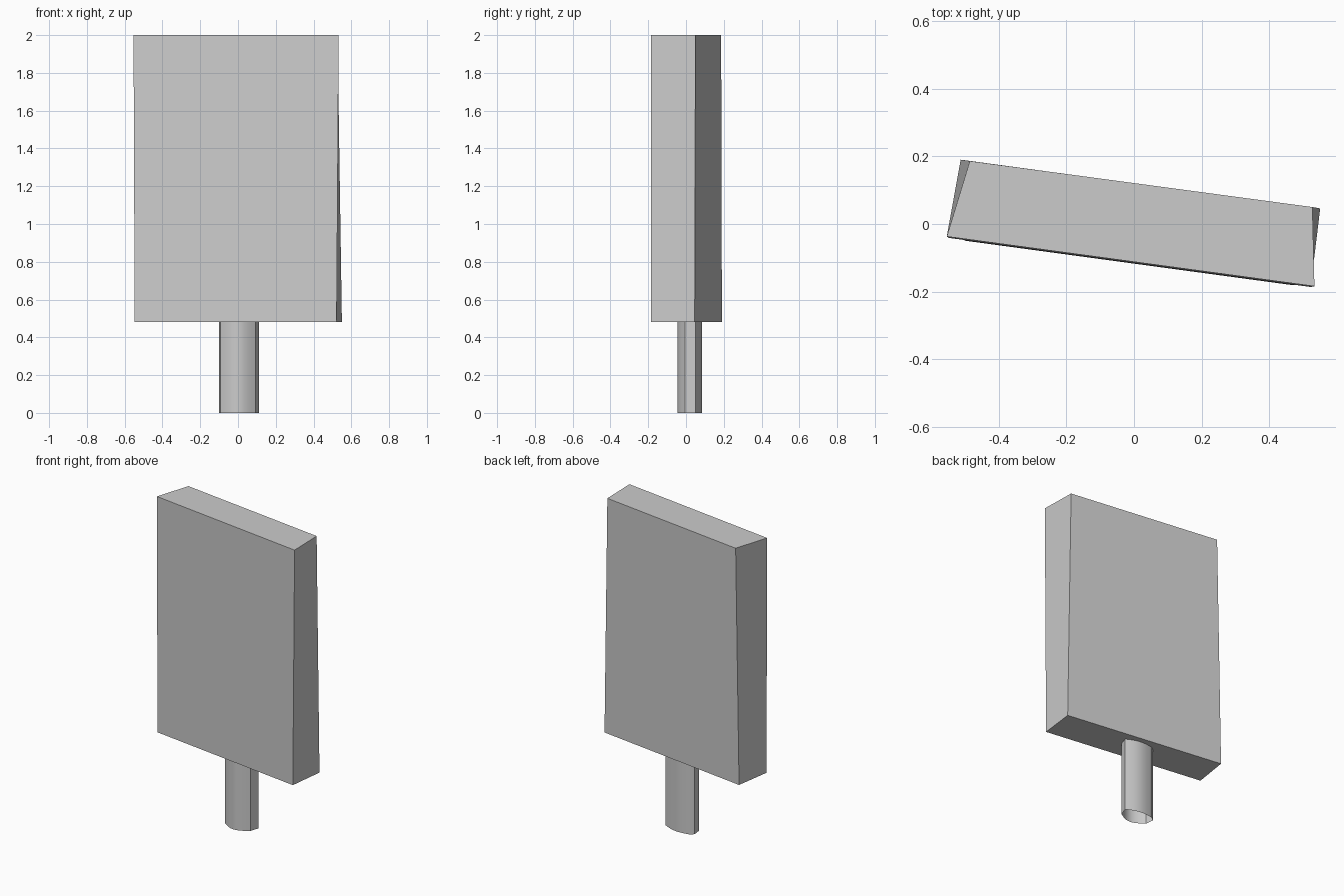
import bpy
import math
from mathutils import Vector

if "Cube" in bpy.data.objects:
    bpy.data.objects.remove(bpy.data.objects["Cube"])

Z0, Z1 = 0.48, 2.0


def make(name, verts, faces):
    mesh = bpy.data.meshes.new(name)
    mesh.from_pydata([tuple(v) for v in verts], [], faces)
    mesh.update()
    obj = bpy.data.objects.new(name, mesh)
    bpy.context.collection.objects.link(obj)
    return obj


def loft(name, low, high, z0, z1, capped):
    # low/high: matching counter-clockwise outlines
    n = len(low)
    verts = [(x, y, z0) for x, y in low] + [(x, y, z1) for x, y in high]
    faces = [(i, (i + 1) % n, n + (i + 1) % n, n + i) for i in range(n)]
    if capped:
        faces += [tuple(reversed(range(n))), tuple(range(n, 2 * n))]
    return make(name, verts, faces)


def arc(a, b, bulge, steps=10):
    # bowed line from a to b, bulging to the right of travel
    a, b = Vector(a), Vector(b)
    d = (b - a).normalized()
    out = Vector((d.y, -d.x))
    return [a.lerp(b, i / steps) + out * bulge * math.sin(math.pi * i / steps)
            for i in range(steps + 1)]


# slightly crooked sign box: front left, front right, back right, back left
bottom = [(-0.547, -0.041), (0.522, -0.186), (0.55, 0.046), (-0.512, 0.19)]
top = [(-0.553, -0.037), (0.533, -0.184), (0.527, 0.05), (-0.485, 0.186)]
loft("sign_box", bottom, top, Z0, Z1, True)

# dark display panel just in front of the front face
fl0, fr0 = Vector((*bottom[0], Z0)), Vector((*bottom[1], Z0))
fl1, fr1 = Vector((*top[0], Z1)), Vector((*top[1], Z1))


def on_front(u, v):
    p = fl0.lerp(fr0, u).lerp(fl1.lerp(fr1, u), v)
    return p + Vector((0, -0.002, 0))


panel = make("display_panel",
             [on_front(u, v) for u, v in
              ((0.046, 0.043), (0.951, 0.043), (0.951, 0.96), (0.046, 0.96))],
             [(0, 1, 2, 3)])
mat = bpy.data.materials.new("panel_grey")
mat.diffuse_color = (0.6, 0.6, 0.6, 1)
mat.use_nodes = True
mat.node_tree.nodes["Principled BSDF"].inputs["Base Color"].default_value = mat.diffuse_color
panel.data.materials.append(mat)

# open oval post with bowed front and back and narrow flat ends
outline = arc((-0.093, 0.0), (0.092, -0.005), 0.042)
outline += arc((0.11, 0.05), (-0.075, 0.075), 0.02)
outline.append(Vector((-0.10, 0.055)))
post = loft("post", outline, outline, 0.0, Z0, False)
bpy.context.view_layer.objects.active = post
post.select_set(True)
bpy.ops.object.shade_smooth_by_angle(angle=math.radians(30))
